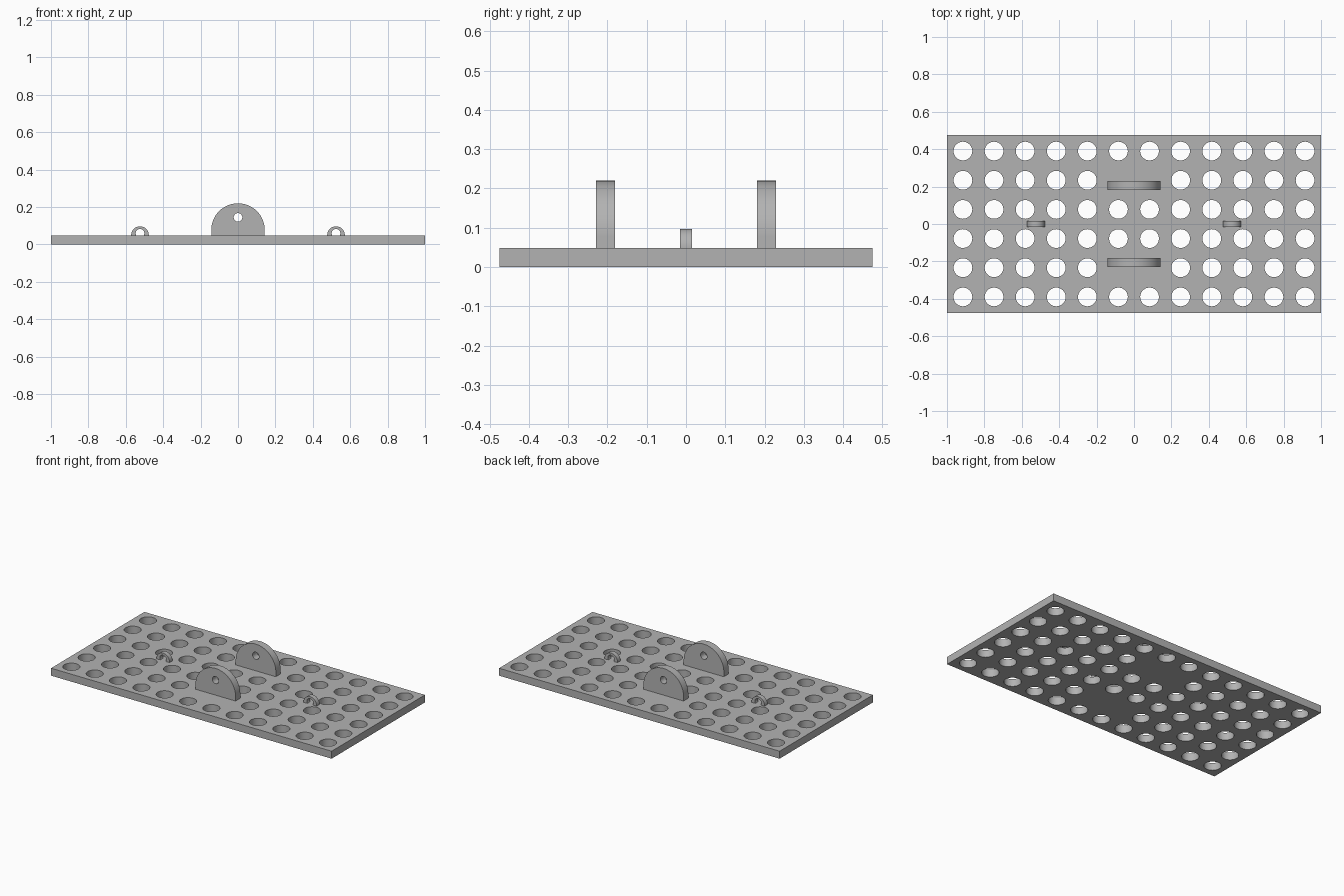
import bpy, bmesh
from math import pi, sin, cos, radians
from mathutils import Matrix

cube = bpy.data.objects.get("Cube")
if cube:
    bpy.data.objects.remove(cube, do_unlink=True)

grey = bpy.data.materials.new("plain grey")
grey.use_nodes = True
GREY = (0.45, 0.45, 0.45, 1)
grey.diffuse_color = GREY
grey.node_tree.nodes["Principled BSDF"].inputs["Base Color"].default_value = GREY


def arc(cx, cy, r, start=0, end=2 * pi, n=48, closed=True):
    """Points along an arc; a closed one leaves out the repeated end point."""
    count = n if closed else n + 1
    angles = [start + (end - start) * i / n for i in range(count)]
    return [(cx + r * cos(a), cy + r * sin(a)) for a in angles]


def flat_part(name, outlines, thickness, matrix):
    """Fill the outlines (inner ones become holes), thicken and place the part."""
    curve = bpy.data.curves.new(name, 'CURVE')
    curve.dimensions = '2D'
    curve.fill_mode = 'BOTH'
    curve.extrude = thickness / 2
    for pts in outlines:
        spline = curve.splines.new('POLY')
        spline.points.add(len(pts) - 1)
        for point, (x, y) in zip(spline.points, pts):
            point.co = (x, y, 0, 1)
        spline.use_cyclic_u = True
    obj = bpy.data.objects.new(name, curve)
    bpy.context.collection.objects.link(obj)
    bpy.ops.object.select_all(action='DESELECT')
    obj.select_set(True)
    bpy.context.view_layer.objects.active = obj
    bpy.ops.object.convert(target='MESH')
    obj = bpy.context.object
    obj.name = name
    # Weld caps to walls and bake the placement
    bm = bmesh.new()
    bm.from_mesh(obj.data)
    bmesh.ops.remove_doubles(bm, verts=bm.verts, dist=1e-5)
    bm.transform(matrix)
    bmesh.ops.recalc_face_normals(bm, faces=bm.faces)
    bm.to_mesh(obj.data)
    bm.free()
    obj.data.materials.clear()
    obj.data.materials.append(grey)
    bpy.ops.object.shade_smooth_by_angle(angle=radians(30))
    return obj


# Perforated base plate, with four holes left out under the lugs
T, W = 0.048, 0.475
outlines = [[(-1, -W), (1, -W), (1, W), (-1, W)]]
for col in range(12):
    for row in range(6):
        if not (col in (5, 6) and row in (1, 4)):
            outlines.append(arc((col - 5.5) * 0.1663, (row - 2.5) * 0.156, 0.05))
flat_part("base_plate", outlines, T, Matrix.Translation((0, 0, T / 2)))

upright = Matrix.Rotation(pi / 2, 4, 'X')
SINK = T - 0.004

# Pair of rounded lugs with a pin hole
R = 0.143
lug = [(-R, SINK), (R, SINK)] + arc(0, 0.22 - R, R, 0, pi, 64, False)
for name, y in (("front_lug", -0.205), ("back_lug", 0.205)):
    flat_part(name, [lug, arc(0, 0.145, 0.023)], 0.048,
              Matrix.Translation((0, y, 0)) @ upright)

# Pair of small eyelets, open at the plate
r = 0.047
eyelet = ([(r, SINK)] + arc(0, 0.05, r, 0, pi, 32, False) + [(-r, SINK)]
          + arc(0, 0.06, 0.023, pi + 0.75, -0.75, 32, False))
for name, x in (("right_eyelet", -0.524), ("left_eyelet", 0.524)):
    flat_part(name, [eyelet], 0.03, Matrix.Translation((x, 0, 0)) @ upright)
